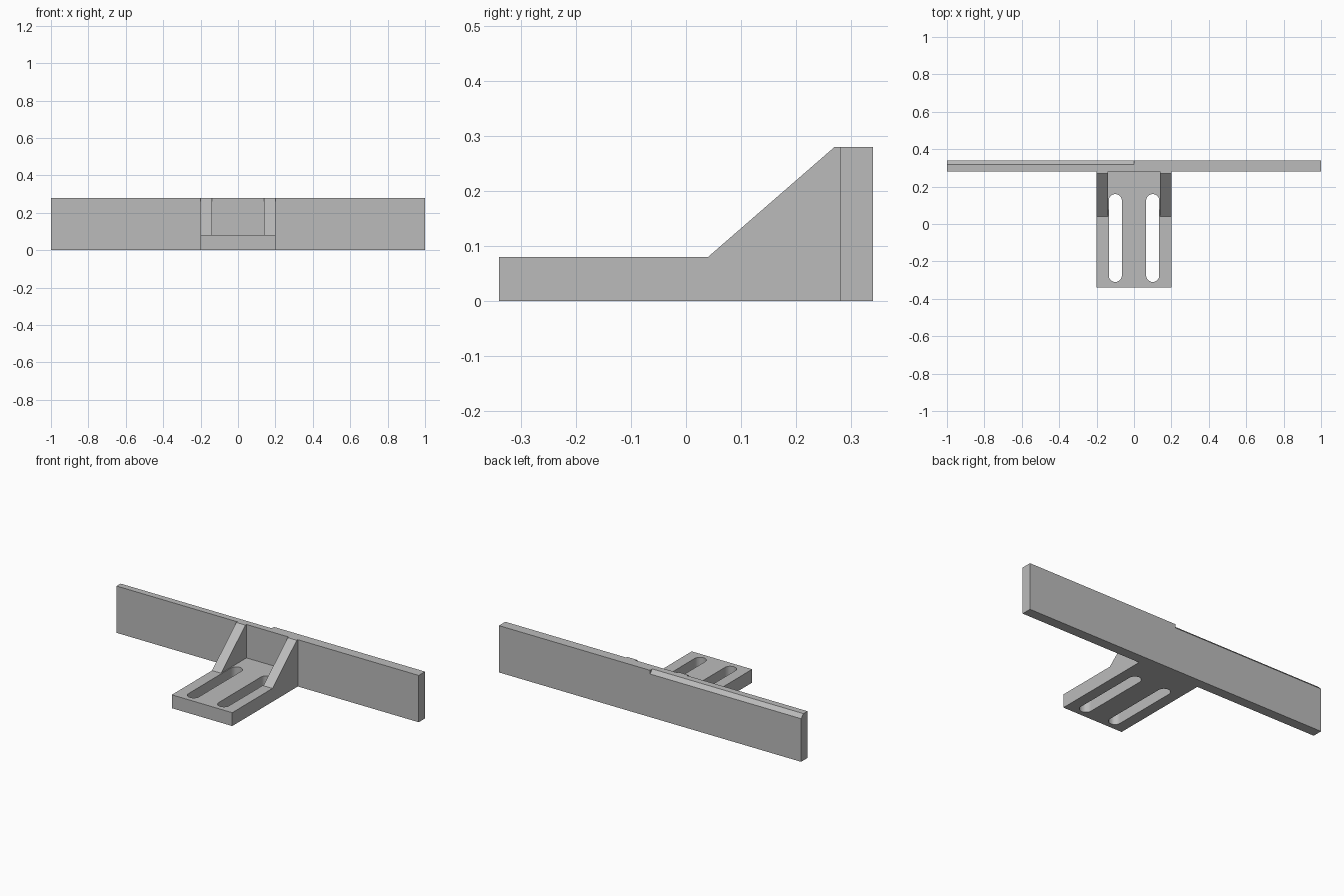
import bpy, bmesh, math
from mathutils import Vector

cube = bpy.data.objects.get("Cube")
if cube:
    bpy.data.objects.remove(cube, do_unlink=True)

grey = bpy.data.materials.new("plain_grey")
grey.use_nodes = True
grey.diffuse_color = (0.5, 0.5, 0.5, 1)
grey.node_tree.nodes["Principled BSDF"].inputs["Base Color"].default_value = (0.5, 0.5, 0.5, 1)


def extrude(name, points, offset):
    """Extrude a closed 3D outline along an offset into a solid part."""
    bm = bmesh.new()
    face = bm.faces.new([bm.verts.new(p) for p in points])
    top = bmesh.ops.extrude_face_region(bm, geom=[face])["geom"]
    verts = [v for v in top if isinstance(v, bmesh.types.BMVert)]
    bmesh.ops.translate(bm, verts=verts, vec=Vector(offset))
    bmesh.ops.recalc_face_normals(bm, faces=bm.faces)
    mesh = bpy.data.meshes.new(name)
    bm.to_mesh(mesh)
    bm.free()
    mesh.materials.append(grey)
    obj = bpy.data.objects.new(name, mesh)
    bpy.context.collection.objects.link(obj)
    return obj


def along_x(name, profile, x0, x1):
    """Extrude a (y, z) profile from x0 to x1."""
    return extrude(name, [(x0, y, z) for y, z in profile], (x1 - x0, 0, 0))


HALF, BACK, WALL, TOP, PLATE = 0.2, 0.34, 0.28, 0.28, 0.08
CHAMFER = 0.022

# Long wall: plain left half, chamfered rear top edge on the right half
along_x("wall_left", [(WALL, 0), (BACK, 0), (BACK, TOP), (WALL, TOP)], 0, 1)
along_x("wall_right", [(WALL, 0), (BACK, 0), (BACK, TOP - CHAMFER),
                       (BACK - CHAMFER, TOP), (WALL, TOP)], -1, 0)

# Base plate
plate = along_x("base_plate", [(-BACK, 0), (WALL, 0), (WALL, PLATE), (-BACK, PLATE)], -HALF, HALF)

for side, sign in (("left", 1), ("right", -1)):
    # Sloped gusset beside the plate
    along_x("gusset_" + side, [(0.04, PLATE), (WALL, PLATE), (WALL, TOP), (0.27, TOP)],
            sign * 0.14, sign * HALF)

    # Rounded slot through the plate
    radius, steps, outline = 0.035, 16, []
    for centre, start in ((0.125, 0), (-0.275, math.pi)):
        for i in range(steps + 1):
            a = start + math.pi * i / steps
            outline.append((sign * 0.1 + radius * math.cos(a), centre + radius * math.sin(a), -0.05))
    cutter = extrude("slot_cutter_" + side, outline, (0, 0, 0.2))
    cutter.hide_render = True
    cutter.hide_viewport = True
    cut = plate.modifiers.new("slot_" + side, "BOOLEAN")
    cut.operation = "DIFFERENCE"
    cut.solver = "EXACT"
    cut.object = cutter

# Smooth slot ends, sharp corners elsewhere
bpy.ops.object.select_all(action="DESELECT")
bpy.context.view_layer.objects.active = plate
plate.select_set(True)
bpy.ops.object.shade_smooth_by_angle(angle=math.radians(30))
